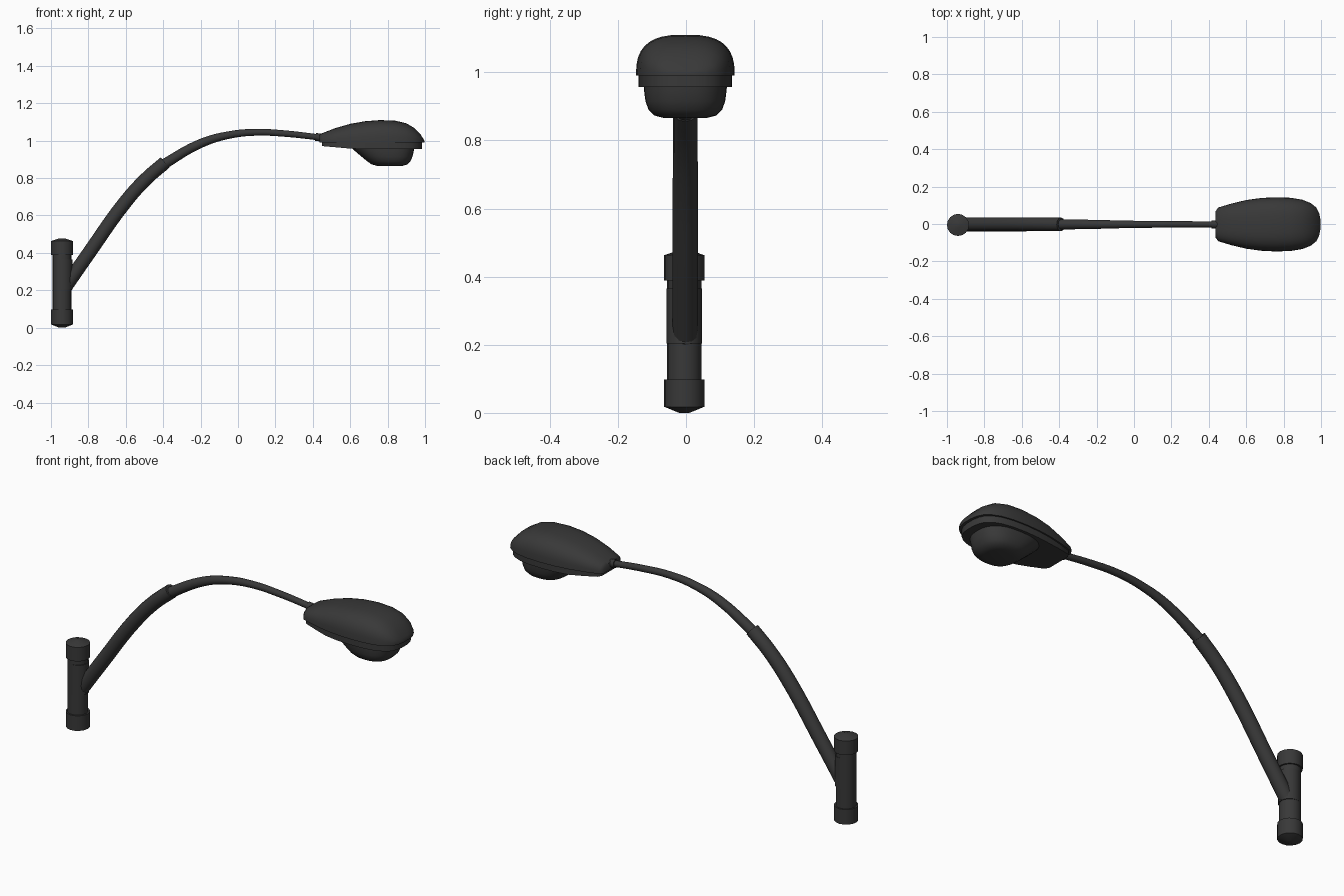
import bpy, bmesh
from math import sin, cos, pi, copysign, radians

cube = bpy.data.objects.get("Cube")
if cube:
    bpy.data.objects.remove(cube, do_unlink=True)

COLOUR = (0.04, 0.04, 0.04, 1)
metal = bpy.data.materials.new("dark_grey_metal")
metal.use_nodes = True
metal.diffuse_color = COLOUR
metal.node_tree.nodes["Principled BSDF"].inputs["Base Color"].default_value = COLOUR

HEAD_Y = -0.002


def finish(obj, angle=40):
    obj.data.materials.clear()
    obj.data.materials.append(metal)
    bpy.ops.object.select_all(action="DESELECT")
    obj.select_set(True)
    bpy.context.view_layer.objects.active = obj
    bpy.ops.object.shade_smooth_by_angle(angle=radians(angle))
    return obj


def loft(name, rings, angle=40):
    """Skin equal-length closed rings and cap both ends."""
    bm = bmesh.new()
    loops = [[bm.verts.new(p) for p in ring] for ring in rings]
    for a, b in zip(loops, loops[1:]):
        for i in range(len(a)):
            j = (i + 1) % len(a)
            bm.faces.new((a[i], a[j], b[j], b[i]))
    bm.faces.new(loops[0])
    bm.faces.new(loops[-1])
    bmesh.ops.recalc_face_normals(bm, faces=bm.faces)
    mesh = bpy.data.meshes.new(name)
    bm.to_mesh(mesh)
    bm.free()
    obj = bpy.data.objects.new(name, mesh)
    bpy.context.collection.objects.link(obj)
    return finish(obj, angle)


def turned(name, x, y, profile, sides=16):
    """Upright round part from (radius, height) pairs."""
    return loft(name, [[(x + r * cos(2 * pi * i / sides), y + r * sin(2 * pi * i / sides), z)
                        for i in range(sides)] for r, z in profile])


def tube(name, points):
    """Round tapering tube along (x, z, radius) points."""
    curve = bpy.data.curves.new(name, "CURVE")
    curve.dimensions = "3D"
    curve.bevel_depth = 1
    curve.bevel_resolution = 4
    curve.resolution_u = 5
    curve.use_fill_caps = True
    spline = curve.splines.new("BEZIER")
    spline.bezier_points.add(len(points) - 1)
    for bp, (x, z, r) in zip(spline.bezier_points, points):
        bp.co = (x, HEAD_Y, z)
        bp.radius = r
        bp.handle_left_type = bp.handle_right_type = "AUTO"
    obj = bpy.data.objects.new(name, curve)
    bpy.context.collection.objects.link(obj)
    bpy.ops.object.select_all(action="DESELECT")
    obj.select_set(True)
    bpy.context.view_layer.objects.active = obj
    bpy.ops.object.convert(target="MESH")
    return finish(bpy.context.object)


def power(v, e):
    return copysign(abs(v) ** e, v)


# Mounting post with its two end caps and the arm socket
POST_X, POST_Y = -0.941, -0.005
turned("post", POST_X, POST_Y, [(0.051, 0.05), (0.051, 0.43)])
turned("bottom_cap", POST_X, POST_Y, [(0.015, 0), (0.059, 0.018), (0.059, 0.098)])
turned("top_cap", POST_X, POST_Y, [(0.059, 0.388), (0.059, 0.463), (0.015, 0.478)])
turned("arm_socket", POST_X + 0.004, POST_Y, [(0.052, 0.203), (0.052, 0.365)])

# Curved arm: thick lower sleeve and thin upper tube
tube("lower_arm", [(-0.925, 0.215, 0.037), (-0.8, 0.395, 0.037), (-0.6, 0.675, 0.037),
                   (-0.49, 0.797, 0.036), (-0.39, 0.883, 0.036)])
tube("upper_arm", [(-0.42, 0.86, 0.028), (-0.2, 0.985, 0.024), (-0.05, 1.03, 0.02),
                   (0.1, 1.045, 0.018), (0.25, 1.038, 0.017), (0.45, 1.016, 0.016)])
tube("neck_joint", [(0.415, 1.02, 0.021), (0.47, 1.013, 0.021)])

# Lamp housing: arched sections along its length (x, half width, top height)
SECTIONS = [(0.436, 0.07, 1.03), (0.45, 0.09, 1.04), (0.52, 0.111, 1.067),
            (0.6, 0.13, 1.09), (0.68, 0.141, 1.104), (0.76, 0.145, 1.11),
            (0.84, 0.142, 1.107), (0.9, 0.132, 1.093), (0.945, 0.114, 1.066),
            (0.975, 0.09, 1.035), (0.99, 0.06, 1.012), (0.997, 0.025, 1.0)]
BASE = 0.99


def arch(x, w, top, steps=18):
    ring = []
    for i in range(steps + 1):
        a = pi * i / steps
        ring.append((x, HEAD_Y + w * power(cos(a), 0.7), BASE + (top - BASE) * power(sin(a), 0.75)))
    return ring


loft("lamp_cover", [arch(*s) for s in SECTIONS], 50)


# Rim below the cover follows the same outline, slightly smaller
def outline(scale, z, front_lift):
    side = [(0.72 + (x - 0.72) * scale, w * scale) for x, w, top in SECTIONS]
    pts = side + [(x, -w) for x, w in reversed(side)]
    return [(x, HEAD_Y + y, z + front_lift * max(0, (0.62 - x) / 0.18)) for x, y in pts]


loft("lamp_rim", [outline(0.95, 0.995, 0), outline(0.95, 0.956, 0.016)])


# Bulging lens below the rim (height, rear x, front x, half width)
def lens_ring(z, x0, x1, w, sides=32):
    cx, rx = (x0 + x1) / 2, (x1 - x0) / 2
    return [(cx + rx * power(cos(2 * pi * i / sides), 0.8),
             HEAD_Y + w * power(sin(2 * pi * i / sides), 0.8), z) for i in range(sides)]


LENS = [(0.97, 0.6, 0.943, 0.123), (0.945, 0.625, 0.94, 0.121), (0.915, 0.66, 0.933, 0.117),
        (0.89, 0.69, 0.922, 0.108), (0.873, 0.715, 0.905, 0.091), (0.865, 0.745, 0.88, 0.06)]
loft("lamp_lens", [lens_ring(*r) for r in LENS])
